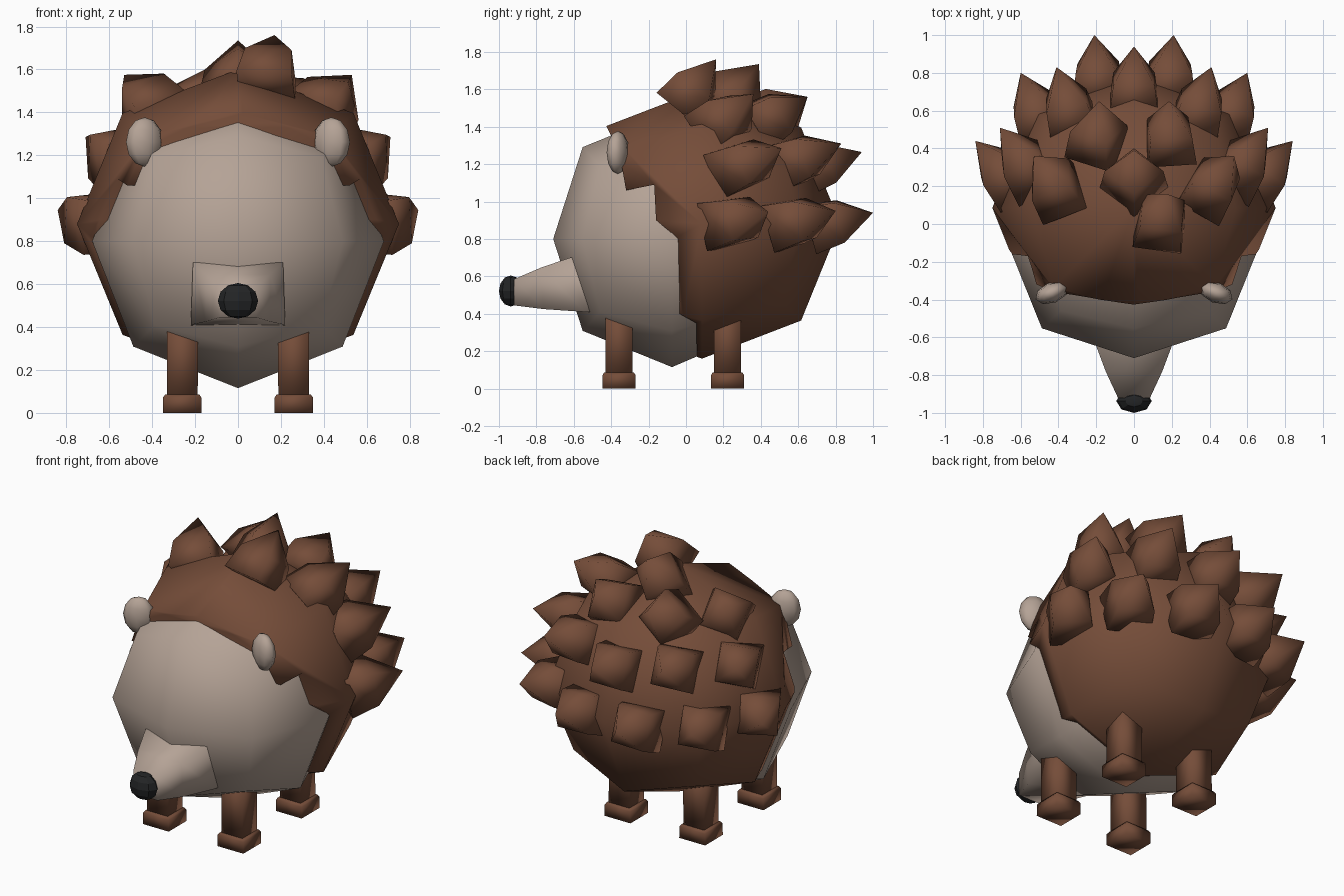
import bpy, bmesh, math
from mathutils import Vector, Matrix

if "Cube" in bpy.data.objects:
    bpy.data.objects.remove(bpy.data.objects["Cube"])


def material(name, rgb):
    m = bpy.data.materials.new(name)
    m.diffuse_color = (*rgb, 1)
    m.use_nodes = True
    m.node_tree.nodes["Principled BSDF"].inputs["Base Color"].default_value = m.diffuse_color
    return m


BROWN = material("brown fur", (0.178, 0.074, 0.041))
TAN = material("tan skin", (0.46, 0.365, 0.305))
BLACK = material("black nose", (0.017, 0.018, 0.019))


def smooth(ob, angle):
    bpy.ops.object.select_all(action='DESELECT')
    ob.select_set(True)
    bpy.context.view_layer.objects.active = ob
    bpy.ops.object.shade_smooth_by_angle(angle=math.radians(angle))


def finish(name, bm, mat, angle=180):
    bmesh.ops.recalc_face_normals(bm, faces=bm.faces)
    me = bpy.data.meshes.new(name)
    bm.to_mesh(me)
    bm.free()
    ob = bpy.data.objects.new(name, me)
    bpy.context.collection.objects.link(ob)
    me.materials.append(mat)
    smooth(ob, angle)
    return ob


def round_cube(name, center, radii, mat, push=0.0):
    """Cube subdivided once and rounded into a low-poly ball."""
    bm = bmesh.new()
    bmesh.ops.create_cube(bm, size=2)
    bmesh.ops.subdivide_edges(bm, edges=bm.edges, cuts=1, use_grid_fill=True)
    for v in bm.verts:
        n = sum(abs(c) > 0.5 for c in v.co)
        k = {1: 1.0, 2: 0.717, 3: 0.57}[n]
        front = n > 1 and v.co.y < -0.5
        v.co = Vector(v.co[i] * k * radii[i] + center[i] for i in range(3))
        if front:
            v.co.y -= push
    return finish(name, bm, mat)


def ball(name, center, radii, mat, turn=0.0, angle=180):
    bm = bmesh.new()
    bmesh.ops.create_uvsphere(bm, u_segments=8, v_segments=6, radius=1)
    M = (Matrix.Translation(center) @ Matrix.Rotation(turn, 4, 'Z')
         @ Matrix.Diagonal((*radii, 1)))
    bm.transform(M)
    return finish(name, bm, mat, angle)


def loft(name, rings, mat, tip=None):
    """Skin a list of four-point rings, closing with caps or a tip."""
    bm = bmesh.new()
    loops = [[bm.verts.new(p) for p in r] for r in rings]
    for a, b in zip(loops, loops[1:]):
        for i in range(4):
            j = (i + 1) % 4
            bm.faces.new((a[i], a[j], b[j], b[i]))
    bm.faces.new(loops[0])
    if tip is None:
        bm.faces.new(loops[-1])
    else:
        t = bm.verts.new(tip)
        for i in range(4):
            bm.faces.new((loops[-1][i], loops[-1][(i + 1) % 4], t))
    return finish(name, bm, mat)


def square(x, y, z, hx, hy):
    return [(x + sx * hx, y + sy * hy, z) for sx, sy in ((-1, -1), (1, -1), (1, 1), (-1, 1))]


# Tan face and belly
round_cube("face_and_belly", (0, -0.075, 0.80), (0.68, 0.635, 0.685), TAN, 0.022)

# Brown coat, with its front trimmed along a ragged hairline
coat = round_cube("coat", (0, 0.085, 0.88), (0.75, 0.74, 0.72), BROWN)
hairline = [(-0.45, 1.8), (-0.43, 1.41), (-0.39, 1.33), (-0.345, 1.2), (-0.32, 1.06),
            (-0.17, 1.09), (-0.16, 0.9), (-0.05, 0.81), (-0.035, 0.4),
            (0.055, 0.35), (0.065, -0.1), (-1.2, -0.1), (-1.2, 1.8)]
bm = bmesh.new()
sides = [[bm.verts.new((x, y, z)) for y, z in hairline] for x in (-1.2, 1.2)]
for s in sides:
    bm.faces.new(s)
for i in range(len(hairline)):
    j = (i + 1) % len(hairline)
    bm.faces.new((sides[0][i], sides[0][j], sides[1][j], sides[1][i]))
cutter = finish("hairline_cutter", bm, BROWN)
mod = coat.modifiers.new("trim", 'BOOLEAN')
mod.operation, mod.solver, mod.object = 'DIFFERENCE', 'EXACT', cutter
bpy.context.view_layer.objects.active = coat
bpy.ops.object.modifier_apply(modifier=mod.name)
bpy.data.objects.remove(cutter)
smooth(coat, 180)

# Snout, lofted forward from a wide base to a narrow tip
snout = []
for y_top, y_bot, hw_top, hw_bot, z_top, z_bot in (
        (-0.45, -0.40, 0.21, 0.22, 0.705, 0.40), (-0.62, -0.54, 0.21, 0.22, 0.70, 0.41),
        (-0.78, -0.76, 0.15, 0.15, 0.645, 0.425), (-0.92, -0.92, 0.085, 0.085, 0.585, 0.445)):
    snout.append([(-hw_bot, y_bot, z_bot), (hw_bot, y_bot, z_bot),
                  (hw_top, y_top, z_top), (-hw_top, y_top, z_top)])
loft("snout", snout, TAN)
ball("nose", (0, -0.937, 0.522), (0.094, 0.063, 0.083), BLACK, 0, 20)

# Ears, legs and feet on both sides
for side, s in (("right", 1), ("left", -1)):
    ball(side + "_ear", (s * 0.435, -0.364, 1.262), (0.093, 0.055, 0.115), TAN, s * -0.38)
    for end, y in (("front", -0.358), ("back", 0.222)):
        loft(f"{end}_{side}_leg", [square(s * 0.26, y, 0.06, 0.072, 0.073),
                                   square(s * 0.258, y, 0.46, 0.073, 0.071)], BROWN)
        loft(f"{end}_{side}_foot", [square(s * 0.26, y, 0, 0.09, 0.088),
                                    square(s * 0.26, y, 0.072, 0.089, 0.088),
                                    square(s * 0.26, y, 0.085, 0.08, 0.08)], BROWN)


# Spikes: square base, slight shoulder, pointed tip
def spike(name, base, tip, roll=0.0):
    base, tip = Vector(base), Vector(tip)
    d = tip - base
    L = d.length
    M = (Matrix.Translation(base) @ d.to_track_quat('Z', 'Y').to_matrix().to_4x4()
         @ Matrix.Rotation(math.radians(roll), 4, 'Z'))
    rings = [[M @ Vector(p) for p in square(0, 0, z, h, h)]
             for z, h in ((-0.03, 0.13), (0.42 * L, 0.11))]
    loft(name, rings, BROWN, M @ Vector((0, 0, L)))


PAIRS = [  # base, tip, roll on the right, roll on the left
    ((0.63, 0.19, 0.88), (0.84, 0.44, 0.945), 5, -5),
    ((0.485, 0.51, 0.87), (0.60, 0.80, 0.95), 5, -5),
    ((0.185, 0.70, 0.86), (0.21, 1.00, 0.94), 4, -4),
    ((0.52, 0.23, 1.16), (0.71, 0.51, 1.285), 10, -10),
    ((0.32, 0.52, 1.19), (0.41, 0.83, 1.31), 5, -5),
    ((0.38, 0.145, 1.385), (0.53, 0.36, 1.575), 8, -22),
    ((0.19, 0.40, 1.41), (0.185, 0.65, 1.56), 5, -30)]
for n, (b, t, *rolls) in enumerate(PAIRS, 1):
    for side, s, r in (("right", 1, rolls[0]), ("left", -1, rolls[1])):
        spike(f"{side}_spike_{n}", (s * b[0], b[1], b[2]), (s * t[0], t[1], t[2]), r)
spike("rear_middle_spike", (0, 0.64, 1.16), (0, 0.94, 1.265))
spike("crown_back_spike", (0, 0.20, 1.50), (0, 0.39, 1.735), 45)
spike("crown_front_spike", (0.135, -0.02, 1.53), (0.17, 0.16, 1.76), 4)
